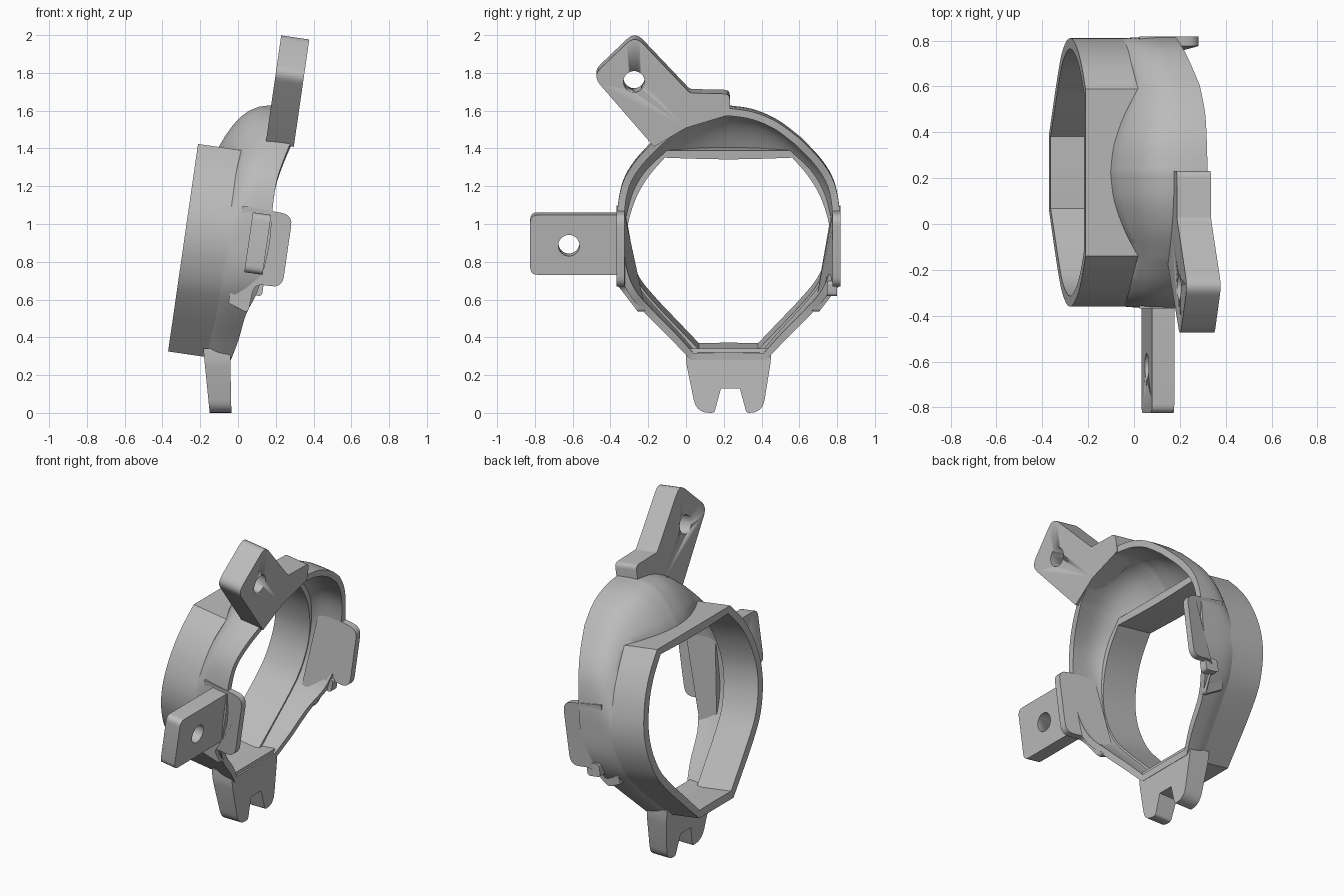
import bpy, bmesh, math
from mathutils import Vector, Matrix

if "Cube" in bpy.data.objects:
    bpy.data.objects.remove(bpy.data.objects["Cube"])

TILT = math.radians(8.2)
C, S = math.cos(TILT), math.sin(TILT)
ORIGIN = Vector((-0.37, 0, 0.325))
MID_Y = 0.225

grey = bpy.data.materials.new("plain grey")
grey.use_nodes = True
grey.diffuse_color = (0.5, 0.5, 0.5, 1)
grey.node_tree.nodes["Principled BSDF"].inputs["Base Color"].default_value = (0.5, 0.5, 0.5, 1)


def place(a, y, v):
    """Tilted frame: a runs along the ring axis, v up its face."""
    return ORIGIN + Vector((a * C + v * S, y, v * C - a * S))


def up(z, a):
    return (z - ORIGIN.z + a * S) / C


def finish(name, bm, angle=30):
    bmesh.ops.recalc_face_normals(bm, faces=bm.faces)
    me = bpy.data.meshes.new(name)
    bm.to_mesh(me)
    bm.free()
    ob = bpy.data.objects.new(name, me)
    bpy.context.collection.objects.link(ob)
    me.materials.append(grey)
    bpy.ops.object.select_all(action="DESELECT")
    ob.select_set(True)
    bpy.context.view_layer.objects.active = ob
    bpy.ops.object.shade_smooth_by_angle(angle=math.radians(angle))
    return ob


def closed_loft(name, loops, angle=30):
    """Join loops of points into a closed tube that returns to its start."""
    bm = bmesh.new()
    rows = [[bm.verts.new(p) for p in loop] for loop in loops]
    for r, row in enumerate(rows):
        nxt = rows[(r + 1) % len(rows)]
        for i in range(len(row)):
            j = (i + 1) % len(row)
            bm.faces.new((row[i], row[j], nxt[j], nxt[i]))
    return finish(name, bm, angle)


def rounded(pts, radii):
    """Round polygon corners with short curves."""
    out = []
    n = len(pts)
    for i, r in enumerate(radii):
        p = Vector(pts[i])
        if r == 0:
            out.append(p)
            continue
        b = p + (Vector(pts[i - 1]) - p).normalized() * r
        c = p + (Vector(pts[(i + 1) % n]) - p).normalized() * r
        for k in range(6):
            t = k / 5
            out.append(b * (1 - t) ** 2 + p * 2 * t * (1 - t) + c * t * t)
    return out


def prism(name, low, high):
    bm = bmesh.new()
    a = [bm.verts.new(p) for p in low]
    b = [bm.verts.new(p) for p in high]
    bm.faces.new(a)
    bm.faces.new(b)
    for i in range(len(a)):
        j = (i + 1) % len(a)
        bm.faces.new((a[i], a[j], b[j], b[i]))
    return finish(name, bm)


def lug(name, pts, radii, lo, hi, hole):
    """Flat mounting lug across the ring axis, with a bolt hole."""
    def slab(part, poly, a0, a1):
        return prism(part, *[[place(a, y, up(z, lo)) for y, z in poly] for a in (a0, a1)])
    body = slab(name, rounded(pts, radii), lo, hi)
    circle = [(hole[0] + 0.056 * math.cos(k * math.tau / 32),
               hole[1] + 0.056 * math.sin(k * math.tau / 32)) for k in range(32)]
    cutter = slab("hole_cutter", circle, lo - 0.1, hi + 0.1)
    cutter.hide_render = True
    mod = body.modifiers.new("hole", "BOOLEAN")
    mod.object = cutter
    mod.solver = "EXACT"
    bpy.context.view_layer.objects.active = body
    bpy.ops.object.modifier_apply(modifier=mod.name)
    bpy.data.objects.remove(cutter)
    return body


# Half outline stations, top to bottom: ring side, ring height, shell start,
# rim side, rim height, rim depth
STATIONS = [
    (0, 1.11, .11, 0, 1.375, .50), (.12, 1.11, .125, .13, 1.355, .50),
    (.25, 1.11, .17, .26, 1.30, .50), (.365, 1.11, .23, .38, 1.21, .49),
    (.46, 1.0, .22, .49, 1.09, .46), (.53, .88, .22, .56, .97, .44),
    (.575, .74, .22, .59, .82, .44), (.585, .62, .22, .592, .66, .45),
    (.565, .5, .22, .58, .5, .44), (.51, .37, .22, .53, .37, .42),
    (.41, .245, .22, .435, .25, .38), (.29, .12, .21, .30, .11, .36),
    (.17, 0, .2, .2, 0, .335), (0, 0, .2, 0, 0, .335)]
CORNERS = {3, 12}


def smooth_half(steps=5):
    out = []
    last = len(STATIONS) - 1
    for i in range(last):
        p1, p2 = STATIONS[i], STATIONS[i + 1]
        p0 = p1 if i in CORNERS or i == 0 else STATIONS[i - 1]
        p3 = p2 if i + 1 in CORNERS or i + 1 == last else STATIONS[i + 2]
        for k in range(steps):
            t = k / steps
            out.append([b + .5 * t * (c - a + t * (2 * a - 5 * b + 4 * c - d
                        + t * (3 * (b - c) + d - a))) for a, b, c, d in zip(p0, p1, p2, p3)])
    out.append(list(STATIONS[-1]))
    return out


half = smooth_half()
outline = half + [[-s[0], s[1], s[2], -s[3], s[4], s[5]] for s in reversed(half[1:-1])]


def inward(y, v, d):
    q = Vector((y, v - 0.6))
    q -= q.normalized() * d
    return q.x, q.y + 0.6


# Teardrop ring band
def band(a, d):
    loop = []
    for s in outline:
        y, v = inward(s[0], s[1], d)
        loop.append(place(a, MID_Y + y, v))
    return loop


closed_loft("ring_band", [band(0, 0), band(.243, 0), band(.243, .047), band(0, .047)])


# Domed shell flaring behind the ring
def shell(t, d):
    grow = 1 - (1 - t) ** 4
    loop = []
    for ry, rv, ra, my, mv, ma in outline:
        y, v = inward(ry + (my - ry) * grow, rv + (mv - rv) * grow, d)
        loop.append(place(ra + (ma - ra) * t, MID_Y + y, v))
    return loop


levels = [0, .07, .15, .24, .34, .46, .6, .8, 1]
closed_loft("domed_shell", [shell(t, .002) for t in levels]
            + [shell(t, .042) for t in reversed(levels)], 40)

# Upper arm and side lug with bolt holes
lug("upper_arm",
    [(-.495, 1.805), (-.27, 2.02), (.02, 1.715), (.232, 1.71), (.232, 1.60), (.0, 1.53), (-.17, 1.43)],
    [.06, .06, .015, .03, 0, 0, 0], .354, .504, (-.275, 1.775))
lug("side_lug",
    [(-.825, .745), (-.825, 1.062), (-.33, 1.062), (-.33, .745)],
    [.04, .04, 0, 0], .339, .437, (-.62, .90))

# Rounded side tabs reaching past the rim, each with a tapering lower root
tab = rounded([(.28, .82), (.55, .81), (.55, .42), (.40, .42), (.39, .26), (.28, .30)],
              [0, .06, .06, .05, .03, 0])


def tab_side(v, sign, inset):
    taper = max(0, .42 - v) * .75
    return MID_Y + sign * (.593 - inset - taper)


for name, sign in (("right_tab", -1), ("left_tab", 1)):
    prism(name, *[[place(a, tab_side(v, sign, d), v) for a, v in tab] for d in (0, .042)])

# Small clip at the lower end of the back tab
clip = rounded([(.36, .44), (.45, .44), (.45, .36), (.36, .36)], [.02] * 4)
prism("clip_bump", *[[place(a, y, v) for a, v in clip] for y in (.75, .80)])

# Notched foot
foot = rounded(
    [(.0, .34), (.0, .27), (.055, .0), (.15, .0), (.185, .13), (.285, .13), (.32, .0),
     (.405, .0), (.45, .28), (.45, .34)],
    [0, .03, .07, .015, 0, 0, .015, .07, .03, 0])
prism("notched_foot", *[[(x - max(0, z) * lean, y, z) for y, z in foot]
                        for x, lean in ((-.15, .1), (-.035, .02))])
